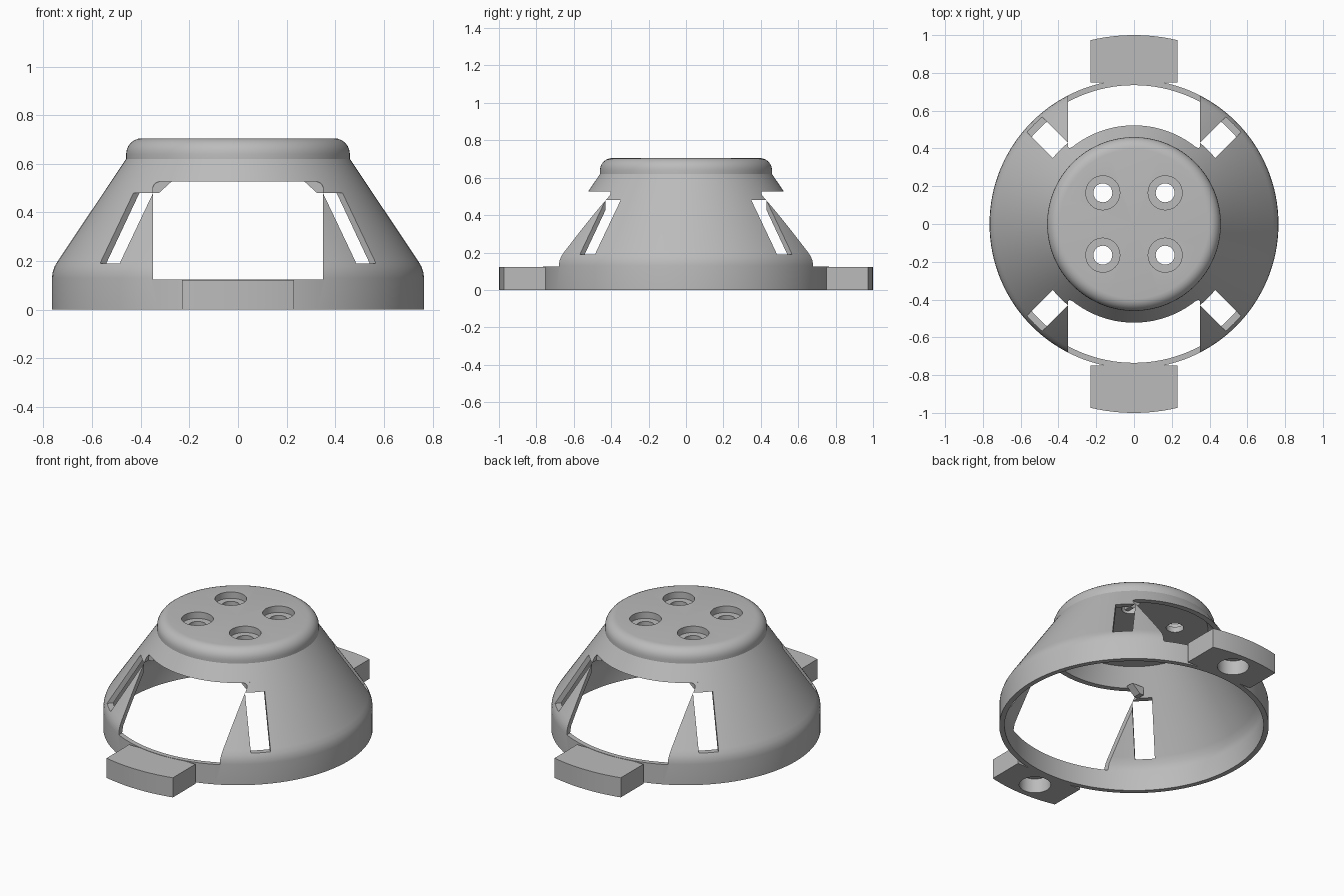
import bpy, bmesh, math
from mathutils import Matrix, Vector

cube = bpy.data.objects.get("Cube")
if cube:
    bpy.data.objects.remove(cube, do_unlink=True)

grey = bpy.data.materials.new("mid_grey")
grey.diffuse_color = (0.5, 0.5, 0.5, 1)
grey.use_nodes = True
grey.node_tree.nodes["Principled BSDF"].inputs["Base Color"].default_value = (0.5, 0.5, 0.5, 1)


def make(name, bm):
    bmesh.ops.recalc_face_normals(bm, faces=bm.faces)
    mesh = bpy.data.meshes.new(name)
    bm.to_mesh(mesh)
    bm.free()
    mesh.materials.append(grey)
    ob = bpy.data.objects.new(name, mesh)
    bpy.context.collection.objects.link(ob)
    return ob


def lathe(name, profile, steps=128):
    """Revolve (radius, height) points; the profile ends on the axis."""
    bm = bmesh.new()
    verts = [bm.verts.new((r, 0, z)) for r, z in profile]
    edges = [bm.edges.new(pair) for pair in zip(verts, verts[1:])]
    bmesh.ops.spin(bm, geom=verts + edges, axis=(0, 0, 1), cent=(0, 0, 0),
                   angle=2 * math.pi, steps=steps)
    bmesh.ops.remove_doubles(bm, verts=bm.verts, dist=0.0005)
    return make(name, bm)


def prism(name, points, start, end, to_world):
    """Extrude a flat outline; to_world maps (u, v, depth) to a position."""
    bm = bmesh.new()
    a, b = ([bm.verts.new(to_world(u, v, d)) for u, v in points] for d in (start, end))
    bm.faces.new(a)
    bm.faces.new(b)
    n = len(points)
    for i in range(n):
        j = (i + 1) % n
        bm.faces.new((a[i], a[j], b[j], b[i]))
    return make(name, bm)


def cylinder(x, y, radius, z0, z1):
    pts = [(x + radius * math.cos(math.tau * i / 48), y + radius * math.sin(math.tau * i / 48))
           for i in range(48)]
    return prism("cutter", pts, z0, z1, lambda u, v, d: (u, v, d))


def cut(ob, cutters):
    for c in cutters:
        mod = ob.modifiers.new("cut", "BOOLEAN")
        mod.operation = "DIFFERENCE"
        mod.solver = "EXACT"
        mod.object = c
    deps = bpy.context.evaluated_depsgraph_get()
    mesh = bpy.data.meshes.new_from_object(ob.evaluated_get(deps))
    ob.modifiers.clear()
    ob.data = mesh
    for c in cutters:
        bpy.data.objects.remove(c, do_unlink=True)


def smooth(ob):
    bpy.ops.object.select_all(action="DESELECT")
    ob.select_set(True)
    bpy.context.view_layer.objects.active = ob
    bpy.ops.object.shade_smooth_by_angle(angle=math.radians(25))


# Thin conical shell with a rounded cap
cap_round = [(0.395 + 0.065 * math.cos(a), 0.64 + 0.065 * math.sin(a))
             for a in (math.radians(15 * i) for i in range(7))]
outside = [(0.735, 0), (0.765, 0), (0.765, 0.13), (0.762, 0.155), (0.753, 0.18),
           (0.738, 0.205), (0.46, 0.62)] + cap_round + [(0, 0.705)]
inside = [(0, 0.63), (0.42, 0.63), (0.705, 0.2), (0.727, 0.165), (0.735, 0.13), (0.735, 0)]
shell = lathe("conical_shell", outside + inside)

cutters = []
# Front and back windows with rounded upper corners
arch = [(-0.35, 0.125), (0.35, 0.125)]
for cx, first in ((0.32, 0), (-0.32, 90)):
    arch += [(cx + 0.03 * math.cos(math.radians(first + t)),
              0.497 + 0.03 * math.sin(math.radians(first + t))) for t in range(0, 91, 18)]
for s in (-1, 1):
    cutters.append(prism("cutter", arch, 0.2 * s, 1.2 * s, lambda u, v, d: (u, d, v)))

# Four diagonal slots
slot = [(-0.057, 0.19), (0.057, 0.19), (0.057, 0.48), (-0.057, 0.48)]
for k in range(4):
    turn = Matrix.Rotation(math.radians(45 + 90 * k), 3, "Z")
    cutters.append(prism("cutter", slot, 0.4, 1.0, lambda u, v, d: turn @ Vector((d, u, v))))

# Four counterbored screw holes
for sx in (-1, 1):
    for sy in (-1, 1):
        cutters.append(cylinder(0.165 * sx, 0.165 * sy, 0.09, 0.665, 0.8))
        cutters.append(cylinder(0.165 * sx, 0.165 * sy, 0.05, 0.55, 0.8))
cut(shell, cutters)
smooth(shell)

# Small gussets in the upper window corners
gusset = [(0.27, 0.53), (0.352, 0.53), (0.352, 0.48), (0.325, 0.48)]
for sx, side in ((-1, "right"), (1, "left")):
    for sy, end in ((-1, "front"), (1, "back")):
        prism(f"{end}_{side}_gusset", gusset, 0.335, 0.385,
              lambda u, v, d: (u * sx, d * sy, v))

# Mounting tabs with curved outer edges and blind holes underneath
for s, name in ((-1, "front_tab"), (1, "back_tab")):
    outer = [(x, math.sqrt(1 - x * x)) for x in (0.23 - 0.0383 * i for i in range(13))]
    tab = prism(name, [(-0.23, 0.75), (0.23, 0.75)] + outer, 0, 0.123,
                lambda u, v, d: (u, v * s, d))
    cut(tab, [cylinder(0, 0.875 * s, 0.09, -0.1, 0.09)])
    smooth(tab)
